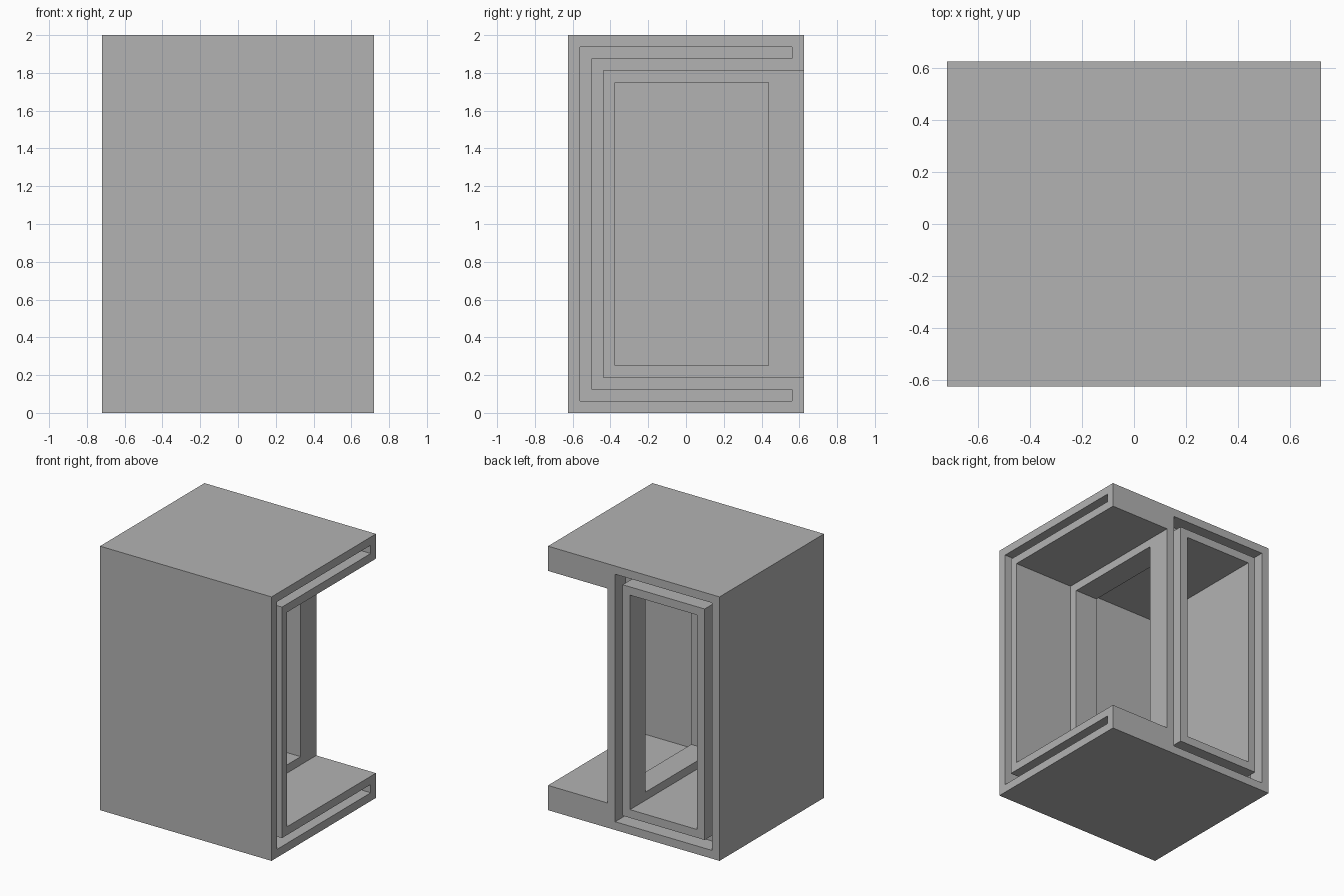
import bpy
import bmesh
from mathutils import Vector

# Remove the default object
old = bpy.data.objects.get("Cube")
if old:
    bpy.data.objects.remove(old, do_unlink=True)

# Every board and gap is one unit thick, so all sizes are counted in units
UNIT = 1 / 16
WIDTH, DEPTH, HEIGHT = 23, 20, 32
OVER = 1  # how far cutters reach past an open side

grey = bpy.data.materials.new("plain grey")
grey.use_nodes = True
grey.diffuse_color = (0.45, 0.45, 0.45, 1)
bsdf = next(n for n in grey.node_tree.nodes if n.type == "BSDF_PRINCIPLED")
bsdf.inputs["Base Color"].default_value = grey.diffuse_color


def box(name, x, y, z):
    """Box spanning the given (low, high) unit ranges from the left front corner."""
    bm = bmesh.new()
    bmesh.ops.create_cube(bm, size=1)
    low, high = Vector((x[0], y[0], z[0])), Vector((x[1], y[1], z[1]))
    origin = Vector((WIDTH / 2, DEPTH / 2, 0))
    for v in bm.verts:
        v.co = ((low + high) / 2 + v.co * (high - low) - origin) * UNIT
    for_mesh = bpy.data.meshes.new(name)
    bm.to_mesh(for_mesh)
    bm.free()
    obj = bpy.data.objects.new(name, for_mesh)
    obj.data.materials.append(grey)
    bpy.context.scene.collection.objects.link(obj)
    return obj


cabinet = box("cabinet", (0, WIDTH), (0, DEPTH), (0, HEIGHT))

back = DEPTH + OVER
side = WIDTH + OVER
inner_z = (3, HEIGHT - 3)
slot_z = (1, HEIGHT - 1)
rails = [(1, 2), (HEIGHT - 2, HEIGHT - 1)]  # heights of the level slots

# Closed bay, open at the back, and corner bay, open at back and side
cutters = [
    box("closed_bay_cutter", (3, 12), (3, back), inner_z),
    box("corner_bay_cutter", (15, side), (3, back), inner_z),
    # Window through the divider between the bays
    box("window_cutter", (11, 16), (4, 17), (4, HEIGHT - 4)),
    # Upright part of the slot in the open side
    box("side_slot_cutter", (WIDTH - 2, side), (1, 2), slot_z),
]

# Upright slots in the back, either side of the closed bay
for x in [(1, 2), (13, 14)]:
    cutters.append(box("back_slot_cutter", x, (DEPTH - 2, back), slot_z))

# Level slots, top and bottom, in the open side and the back
for z in rails:
    cutters.append(box("side_rail_cutter", (WIDTH - 2, side), (1, DEPTH - 1), z))
    cutters.append(box("back_rail_cutter", (1, 14), (DEPTH - 2, back), z))

# Carve the cabinet
for cutter in cutters:
    cutter.hide_render = True
    mod = cabinet.modifiers.new(cutter.name, "BOOLEAN")
    mod.operation = "DIFFERENCE"
    mod.solver = "EXACT"
    mod.object = cutter

# Bake the cuts and drop the cutters
bpy.context.view_layer.update()
graph = bpy.context.evaluated_depsgraph_get()
carved = bpy.data.meshes.new_from_object(cabinet.evaluated_get(graph))
cabinet.modifiers.clear()
cabinet.data = carved
for cutter in cutters:
    bpy.data.objects.remove(cutter, do_unlink=True)
